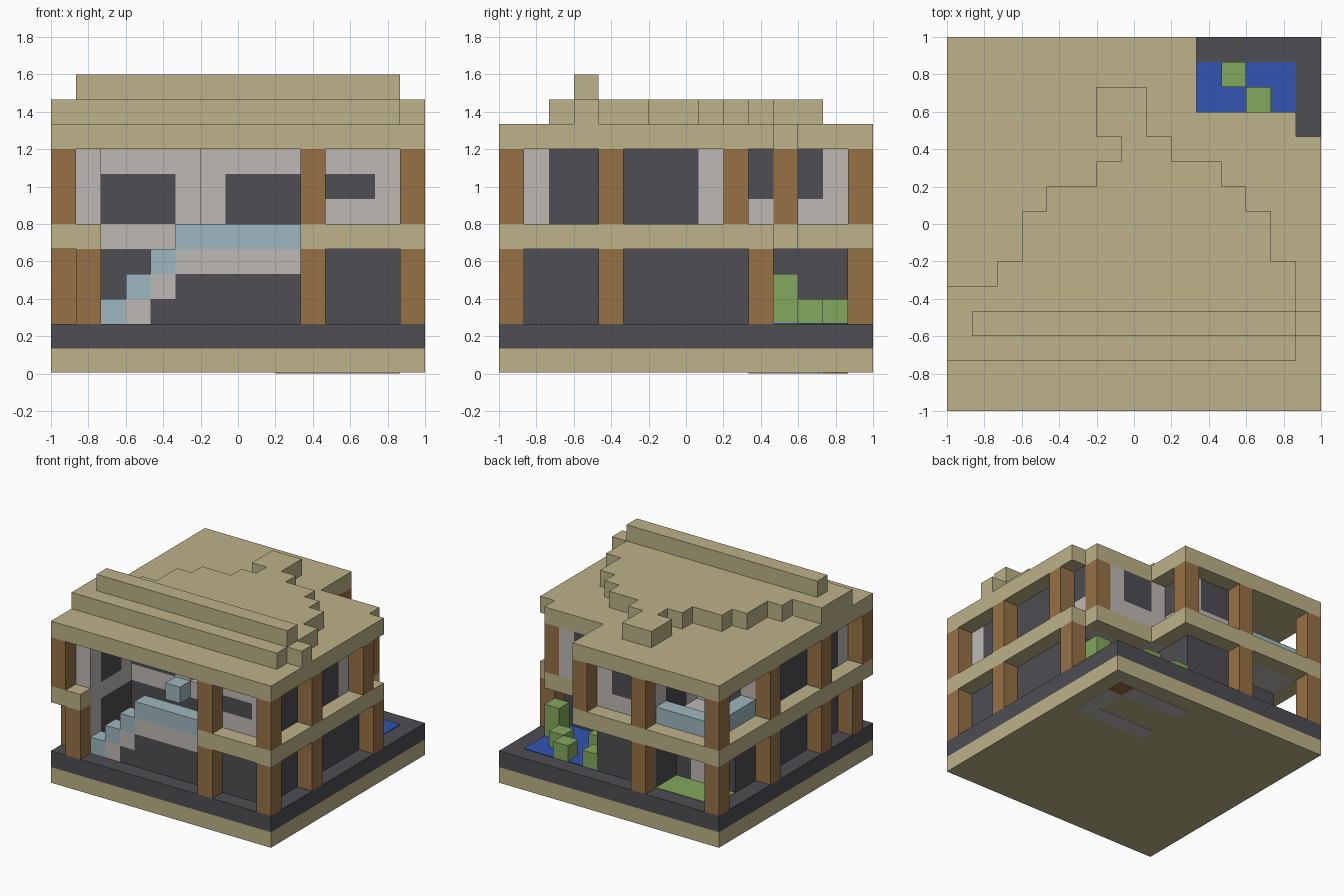
import bpy
import bmesh

UNIT = 2 / 15          # one building block
HALF = 7.5             # half the plot, in blocks
THIN = 0.04            # thickness of surface plates, in blocks
GROUND, BAND, UPPER = (2, 5), (5, 6), (6, 9)

if "Cube" in bpy.data.objects:
    bpy.data.objects.remove(bpy.data.objects["Cube"], do_unlink=True)


def linear(channel):
    c = channel / 255
    return c / 12.92 if c <= 0.04045 else ((c + 0.055) / 1.055) ** 2.4


def material(name, *rgb):
    mat = bpy.data.materials.new(name)
    mat.use_nodes = True
    colour = [linear(c) for c in rgb] + [1]
    mat.diffuse_color = colour
    shader = mat.node_tree.nodes["Principled BSDF"]
    shader.inputs["Base Color"].default_value = colour
    shader.inputs["Roughness"].default_value = 0.9
    return mat


SAND = material("sandstone", 188, 178, 136)
DARK = material("dark_grey", 78, 77, 82)
WOOD = material("wood", 151, 113, 69)
PALE = material("pale_plaster", 189, 185, 181)
GLASS = material("pale_blue", 158, 183, 191)
LEAF = material("leaf_green", 132, 168, 93)
WATER = material("water_blue", 50, 85, 178)


def add_block(bm, xs, ys, zs, index=0):
    """Add one box; each argument is a (low, high) pair in blocks."""
    made = bmesh.ops.create_cube(bm, size=1)["verts"]
    for v in made:
        low_high = [pair[1] if c > 0 else pair[0] for c, pair in zip(v.co, (xs, ys, zs))]
        v.co = ((low_high[0] - HALF) * UNIT, (low_high[1] - HALF) * UNIT, low_high[2] * UNIT)
    for face in {f for v in made for f in v.link_faces}:
        face.material_index = index


def finish(name, bm, *mats):
    mesh = bpy.data.meshes.new(name)
    bm.to_mesh(mesh)
    bm.free()
    for mat in mats:
        mesh.materials.append(mat)
    bpy.context.collection.objects.link(bpy.data.objects.new(name, mesh))


def part(name, mat, *boxes):
    bm = bmesh.new()
    for box in boxes:
        add_block(bm, *box)
    finish(name, bm, mat)


def columns(name, mat, level, *spots):
    part(name, mat, *[((x, x + 1), (y, y + 1), level) for x, y in spots])


def wall(name, x, y, axis, bottom, *rows):
    """Wall of blocks, rows listed from the top: P plaster, D dark, space open."""
    bm = bmesh.new()
    for r, row in enumerate(reversed(rows)):
        for n, letter in enumerate(row):
            if letter == " ":
                continue
            px, py = (x + n, y) if axis == "x" else (x, y + n)
            level = (bottom + r, bottom + r + 1)
            add_block(bm, (px, px + 1), (py, py + 1), level, "PD".index(letter))
    finish(name, bm, PALE, DARK)


# Base, paving, and the inlay on the underside
FULL = (0, 15)
part("base", SAND, (FULL, FULL, (THIN, 1)))
part("paving", DARK, (FULL, FULL, (1, 2)))
under = (0, THIN)
part("underside_inlay", PALE, ((9, 14), (10, 11), under),
     ((13, 14), (11, 13), under), ((9, 13), (13, 14), under))
part("underside_plug", WOOD, ((13, 14), (13, 14), under))

# Pool, lawn and bushes
surface = (2, 2 + THIN)
part("pool_water", WATER, ((9, 14), (10, 14), surface))
part("lawn", LEAF, ((1, 5), (12, 14), surface))
columns("low_bushes", LEAF, (2, 3), (11, 13), (12, 12), (9, 13))
columns("tall_bushes", LEAF, (2, 4), (13, 11))
columns("middle_bush", LEAF, (2, 3), (10, 11))

# Timber columns
columns("ground_columns", WOOD, GROUND, (1, 0), (0, 1), (10, 0), (14, 0), (14, 4),
        (14, 10), (0, 4), (0, 9), (0, 14), (5, 14))
columns("upper_columns", WOOD, UPPER, (0, 0), (10, 0), (14, 0), (14, 4), (14, 9),
        (13, 11), (9, 14), (5, 14), (0, 14), (0, 9), (0, 4))

# Ring beam between the storeys and the upper floor
part("floor_beam", SAND,
     ((0, 2), (0, 1), BAND), ((10, 15), (0, 1), BAND), ((0, 1), (1, 15), BAND),
     ((1, 10), (14, 15), BAND), ((9, 10), (12, 14), BAND),
     ((10, 14), (11, 12), BAND), ((14, 15), (1, 11), BAND))
part("upper_floor", PALE, ((1, 9), (5, 14), BAND), ((9, 10), (5, 12), BAND),
     ((10, 14), (1, 11), BAND), ((1, 2), (1, 5), BAND))

# Ground storey walls
row = "PDDDDDDDD"
wall("ground_left_wall", 1, 1, "y", 2, *[row + "DD"] * 3)
wall("ground_right_wall", 13, 2, "y", 2, *["DDDDDDDD"] * 3)
wall("ground_front_wall", 10, 1, "x", 2, *["DDDD"] * 3)
wall("ground_inner_wall", 2, 5, "x", 2, *["DDDDDDDD"] * 3)
wall("pool_back_wall", 8, 9, "x", 2, *["DDDDD"] * 3)
wall("pool_side_wall", 8, 10, "y", 2, *["DDD"] * 3)
wall("ground_back_wall", 5, 13, "x", 2, *["DDDD"] * 3)
wall("lawn_side_wall", 5, 10, "y", 2, *["DDD"] * 3)
wall("lawn_back_wall", 2, 11, "x", 2, *["DPD"] * 3)

# Upper storey walls with windows
wall("upper_left_wall", 1, 1, "y", 6, *["PDDPDDDP"] * 3)
wall("upper_right_wall", 13, 1, "y", 6, "PDDPDDDPPD", "PDDPDDDPPD", "PDDPDDDPPP")
wall("upper_front_wall", 10, 1, "x", 6, "PPP", "PDD", "PPP")
wall("upper_inner_wall", 2, 5, "x", 6, "PPPP    ", "DDDP    ", "DDDP    ")
wall("upper_inner_recess", 6, 6, "x", 6, "PPPP", "PDDD", "PDDD")
wall("room_divider", 10, 2, "y", 6, *["PPPPP"] * 3)
wall("upper_notch_wall", 9, 11, "x", 6, "PDDP", "PDDP", "PPPP")
wall("upper_notch_side", 8, 11, "y", 6, "PDP", "PDP", "PPP")
wall("upper_back_wall", 5, 13, "x", 6, "PDDP", "PDDP", "PPPP")
wall("balcony_side_wall", 5, 10, "y", 6, *["PDD"] * 3)
wall("balcony_back_wall", 1, 9, "x", 6, *["PDDPP"] * 3)

# Staircase rising along the front, with its landing
aisle = (1, 2)
for step in range(3):
    x, z = 2 + step, 2 + step
    part(f"stair_tread_{step + 1}", GLASS, ((x, x + 1), aisle, (z, z + 1)))
    if step < 2:
        part(f"stair_support_{step + 1}", PALE, ((x + 1, x + 2), aisle, (z, z + 1)))
part("landing", GLASS, ((5, 10), aisle, BAND), ((5, 6), (4, 5), BAND))
part("landing_support", PALE, ((5, 10), aisle, (4, 5)))
wall("wall_under_stairs", 4, 1, "x", 2, " DDDDD", "DDDDDD")

# Rear balcony railing
rail = (6, 7)
part("balcony_railing", GLASS, ((1, 5), (13, 14), rail), ((1, 2), (10, 13), rail))

# Stepped roof: slab with a notched corner, tapering tier, and ridge
slab, tier, ridge = (9, 10), (10, 11), (11, 12)
part("roof_slab", SAND, (FULL, (0, 11), slab), ((0, 14), (11, 12), slab),
     ((0, 10), (12, 15), slab))
tier_rows = (((2, 3), (0, 14)), ((3, 4), FULL), ((4, 5), (0, 14)), ((5, 6), (2, 14)),
             ((6, 8), (3, 13)), ((8, 9), (4, 12)), ((9, 10), (6, 11)),
             ((10, 11), (7, 9)), ((11, 13), (6, 8)))
part("roof_tier", SAND, *[(xs, ys, tier) for ys, xs in tier_rows])
part("roof_ridge", SAND, ((1, 14), (3, 4), ridge))
